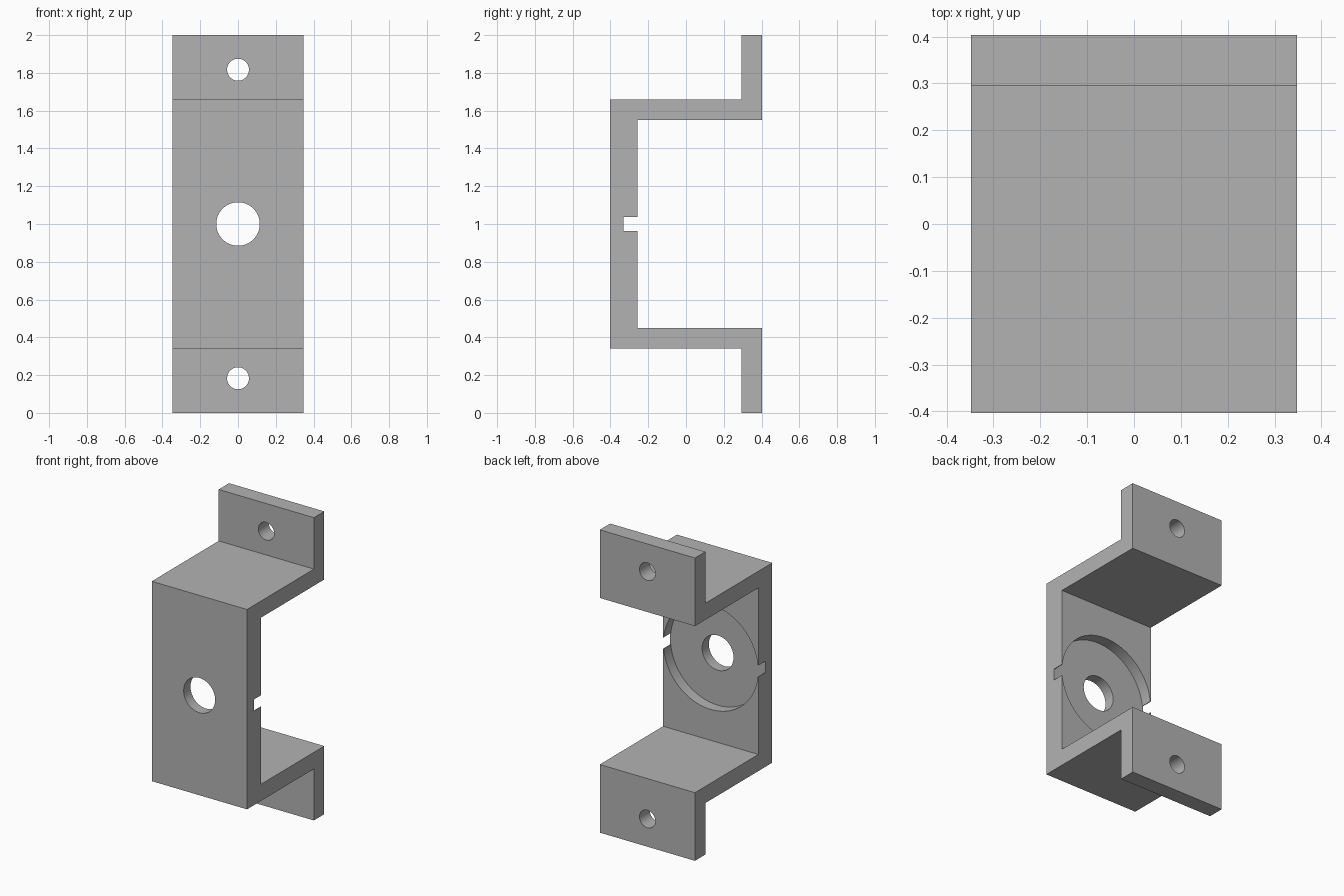
import bpy, bmesh, math
from mathutils import Matrix, Vector

cube = bpy.data.objects.get("Cube")
if cube:
    bpy.data.objects.remove(cube, do_unlink=True)

HALF_W, HALF_D = 0.348, 0.403
FLANGE_Y = 0.295          # front face of the mounting flanges
PANEL_BACK = -0.258       # back face of the front panel
POCKET_Y = -0.332         # floor of the round pocket and slot

steel = bpy.data.materials.new("grey metal")
steel.use_nodes = True
grey = (0.45, 0.45, 0.45, 1)
steel.diffuse_color = grey
steel.node_tree.nodes["Principled BSDF"].inputs["Base Color"].default_value = grey


def make_object(name, bm):
    bmesh.ops.recalc_face_normals(bm, faces=bm.faces)
    mesh = bpy.data.meshes.new(name)
    bm.to_mesh(mesh)
    bm.free()
    mesh.materials.append(steel)
    obj = bpy.data.objects.new(name, mesh)
    bpy.context.collection.objects.link(obj)
    return obj


def cylinder(name, radius, z, y0, y1, sides=64):
    bm = bmesh.new()
    place = Matrix.Translation((0, (y0 + y1) / 2, z)) @ Matrix.Rotation(math.pi / 2, 4, "X")
    bmesh.ops.create_cone(bm, cap_ends=True, segments=sides, radius1=radius,
                          radius2=radius, depth=y1 - y0, matrix=place)
    return make_object(name, bm)


def box(name, low, high):
    low, high = Vector(low), Vector(high)
    bm = bmesh.new()
    place = Matrix.Translation((low + high) / 2) @ Matrix.Diagonal((*(high - low), 1))
    bmesh.ops.create_cube(bm, size=1, matrix=place)
    return make_object(name, bm)


# Bracket: upper half of the side profile, mirrored about z = 1, then extruded
upper = [(PANEL_BACK, 1.55), (HALF_D, 1.55), (HALF_D, 2),
         (FLANGE_Y, 2), (FLANGE_Y, 1.66), (-HALF_D, 1.66)]
profile = upper + [(y, 2 - z) for y, z in reversed(upper)]
bm = bmesh.new()
side = bm.faces.new([bm.verts.new((-HALF_W, y, z)) for y, z in profile])
result = bmesh.ops.extrude_face_region(bm, geom=[side], use_keep_orig=True)
moved = [v for v in result["geom"] if isinstance(v, bmesh.types.BMVert)]
bmesh.ops.translate(bm, verts=moved, vec=(2 * HALF_W, 0, 0))
bracket = make_object("mounting_bracket", bm)

# Cutters: round pocket, cross slot, centre bore and two screw holes
cutters = [
    cylinder("pocket_cutter", 0.346, 1, POCKET_Y, 0, 128),
    box("slot_cutter", (-0.5, POCKET_Y, 0.962), (0.5, 0, 1.038)),
    cylinder("bore_cutter", 0.115, 1, -0.6, 0),
    cylinder("lower_screw_cutter", 0.058, 0.183, 0.2, 0.6, 48),
    cylinder("upper_screw_cutter", 0.058, 1.817, 0.2, 0.6, 48),
]
bpy.context.view_layer.objects.active = bracket
for cutter in cutters:
    cutter.hide_render = True
    cut = bracket.modifiers.new(cutter.name, "BOOLEAN")
    cut.operation = "DIFFERENCE"
    cut.solver = "EXACT"
    cut.object = cutter
    bpy.ops.object.modifier_apply(modifier=cut.name)
    bpy.data.objects.remove(cutter, do_unlink=True)

# Smooth the round walls, keep the bends crisp
bpy.ops.object.select_all(action="DESELECT")
bracket.select_set(True)
bpy.ops.object.shade_smooth_by_angle(angle=math.radians(30))
